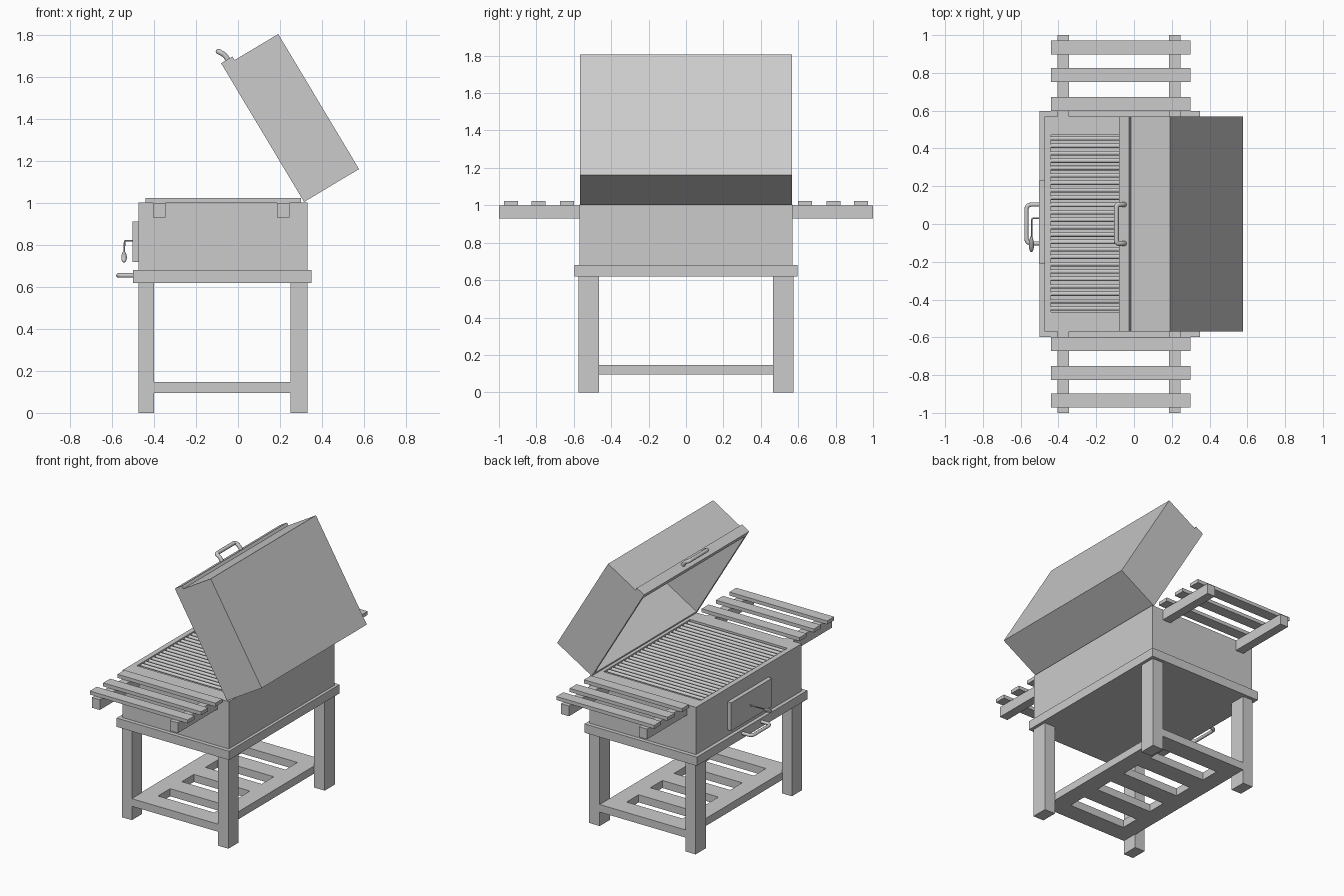
import bpy, bmesh, math
from mathutils import Vector

if "Cube" in bpy.data.objects:
    bpy.data.objects.remove(bpy.data.objects["Cube"])


def finish(name, bm):
    bmesh.ops.recalc_face_normals(bm, faces=bm.faces)
    me = bpy.data.meshes.new(name)
    bm.to_mesh(me)
    bm.free()
    o = bpy.data.objects.new(name, me)
    bpy.context.collection.objects.link(o)
    return o


def boxes(name, *spans):
    """One object from boxes given as (x0, x1, y0, y1, z0, z1)."""
    bm = bmesh.new()
    for x0, x1, y0, y1, z0, z1 in spans:
        vs = bmesh.ops.create_cube(bm, size=1)["verts"]
        for v in vs:
            v.co = ((x0 + x1) / 2 + v.co.x * (x1 - x0),
                    (y0 + y1) / 2 + v.co.y * (y1 - y0),
                    (z0 + z1) / 2 + v.co.z * (z1 - z0))
    return finish(name, bm)


def tub(name, outer, inner, closed_z, open_z, floor_z):
    """Hollow box, rectangles as (x0, x1, y0, y1), open at open_z."""
    bm = bmesh.new()
    loops = []
    for (x0, x1, y0, y1), z in ((outer, closed_z), (outer, open_z),
                                (inner, open_z), (inner, floor_z)):
        loops.append([bm.verts.new((x, y, z)) for x, y in
                      ((x0, y0), (x1, y0), (x1, y1), (x0, y1))])
    for a, b in zip(loops, loops[1:]):
        for i in range(4):
            j = (i + 1) % 4
            bm.faces.new((a[i], a[j], b[j], b[i]))
    bm.faces.new(loops[0])
    bm.faces.new(loops[-1])
    return finish(name, bm)


def tube(name, pts, r, bend=0.03):
    """Round rod along a path with softened corners."""
    pts = [Vector(p) for p in pts]
    path = [pts[0]]
    for a, b, c in zip(pts, pts[1:], pts[2:]):
        p = b + (a - b).normalized() * bend
        q = b + (c - b).normalized() * bend
        for k in range(6):
            t = k / 5
            path.append(p * (1 - t) ** 2 + b * 2 * t * (1 - t) + q * t * t)
    path.append(pts[-1])
    cu = bpy.data.curves.new(name, "CURVE")
    cu.dimensions = "3D"
    cu.bevel_depth = r
    cu.bevel_resolution = 3
    cu.use_fill_caps = True
    sp = cu.splines.new("POLY")
    sp.points.add(len(path) - 1)
    for s, p in zip(sp.points, path):
        s.co = (*p, 1)
    o = bpy.data.objects.new(name, cu)
    bpy.context.collection.objects.link(o)
    return smooth(o)


def smooth(o):
    bpy.ops.object.select_all(action="DESELECT")
    o.select_set(True)
    bpy.context.view_layer.objects.active = o
    if o.type == "CURVE":
        bpy.ops.object.convert(target="MESH")
    bpy.ops.object.shade_smooth_by_angle(angle=math.radians(40))
    return o


# Four legs
for side, x0, x1 in (("front", -0.475, -0.40), ("back", 0.25, 0.33)):
    for s in (-1, 1):
        boxes(f"{side}_leg", (x0, x1, *sorted((s * 0.575, s * 0.465)), 0, 0.63))

# Lower shelf: two rails joined by five cross boards
z = (0.095, 0.147)
parts = [(-0.405, -0.29, -0.575, 0.575, *z), (0.135, 0.25, -0.575, 0.575, *z)]
for i in range(5):
    y = -0.512 + i * 0.256
    parts.append((-0.29, 0.135, y - 0.063, y + 0.063, *z))
boxes("lower_shelf", *parts)

# Base tray and firebox
boxes("base_tray", (-0.50, 0.35, -0.597, 0.597, 0.62, 0.68))
tub("firebox", (-0.475, 0.33, -0.57, 0.57), (-0.44, 0.295, -0.465, 0.47),
    0.68, 1.003, 0.72)

# Grill bars
bm = bmesh.new()
n = 24
for i in range(n):
    y = -0.447 + i * 0.90 / (n - 1)
    vs = bmesh.ops.create_cone(bm, cap_ends=True, segments=12, radius1=0.012,
                               radius2=0.012, depth=0.735)["verts"]
    for v in vs:
        v.co = (-0.0725 + v.co.z, y + v.co.x, 0.985 + v.co.y)
smooth(finish("grill_bars", bm))

# Slatted side tables on both ends
for s, side in ((-1, "left"), (1, "right")):
    def yy(a, b):
        return sorted((s * a, s * b))
    boxes(f"{side}_table_supports",
          *[(x, x + 0.06, *yy(0.565, 1.0), 0.93, 1.0) for x in (-0.405, 0.185)])
    boxes(f"{side}_table_slats",
          *[(-0.44, 0.30, *yy(y, y + 0.075), 1.0, 1.024) for y in (0.598, 0.752, 0.897)])

# Fire door, its latch and the ash tray handle
boxes("fire_door", (-0.503, -0.47, -0.21, 0.23, 0.72, 0.912))
tube("door_latch_rod", [(-0.50, 0.03, 0.82), (-0.54, 0.03, 0.82), (-0.543, -0.08, 0.76)],
     0.004, 0.008)
bm = bmesh.new()
bmesh.ops.create_uvsphere(bm, u_segments=16, v_segments=10, radius=1)
for v in bm.verts:
    r = 0.013 * (1.0 - 0.25 * v.co.z)
    v.co = (v.co.x * r, v.co.y * r, v.co.z * 0.051)
knob = smooth(finish("door_latch_grip", bm))
knob.location = (-0.543, -0.104, 0.745)
knob.rotation_euler = Vector((0, 0.09, 0.05)).to_track_quat("Z", "Y").to_euler()
tube("tray_handle", [(-0.49, -0.103, 0.655), (-0.57, -0.103, 0.655),
                     (-0.57, 0.103, 0.655), (-0.49, 0.103, 0.655)], 0.011)

# Lid modelled closed around its hinge, then swung open
lid = [
    tub("lid", (-0.75, 0, -0.568, 0.568), (-0.73, -0.02, -0.548, 0.548), 0.305, 0, 0.285),
    boxes("lid_front_strip", (-0.77, -0.745, -0.568, 0.568, 0, 0.063)),
    tube("lid_handle", [(-0.76, -0.103, 0.036), (-0.795, -0.103, 0.036),
                        (-0.825, -0.103, 0.018), (-0.825, 0.103, 0.018),
                        (-0.795, 0.103, 0.036), (-0.76, 0.103, 0.036)], 0.013, 0.016),
]
for o in lid:
    o.location = (0.315, 0, 1.005)
    o.rotation_euler.y = math.radians(59.1)
